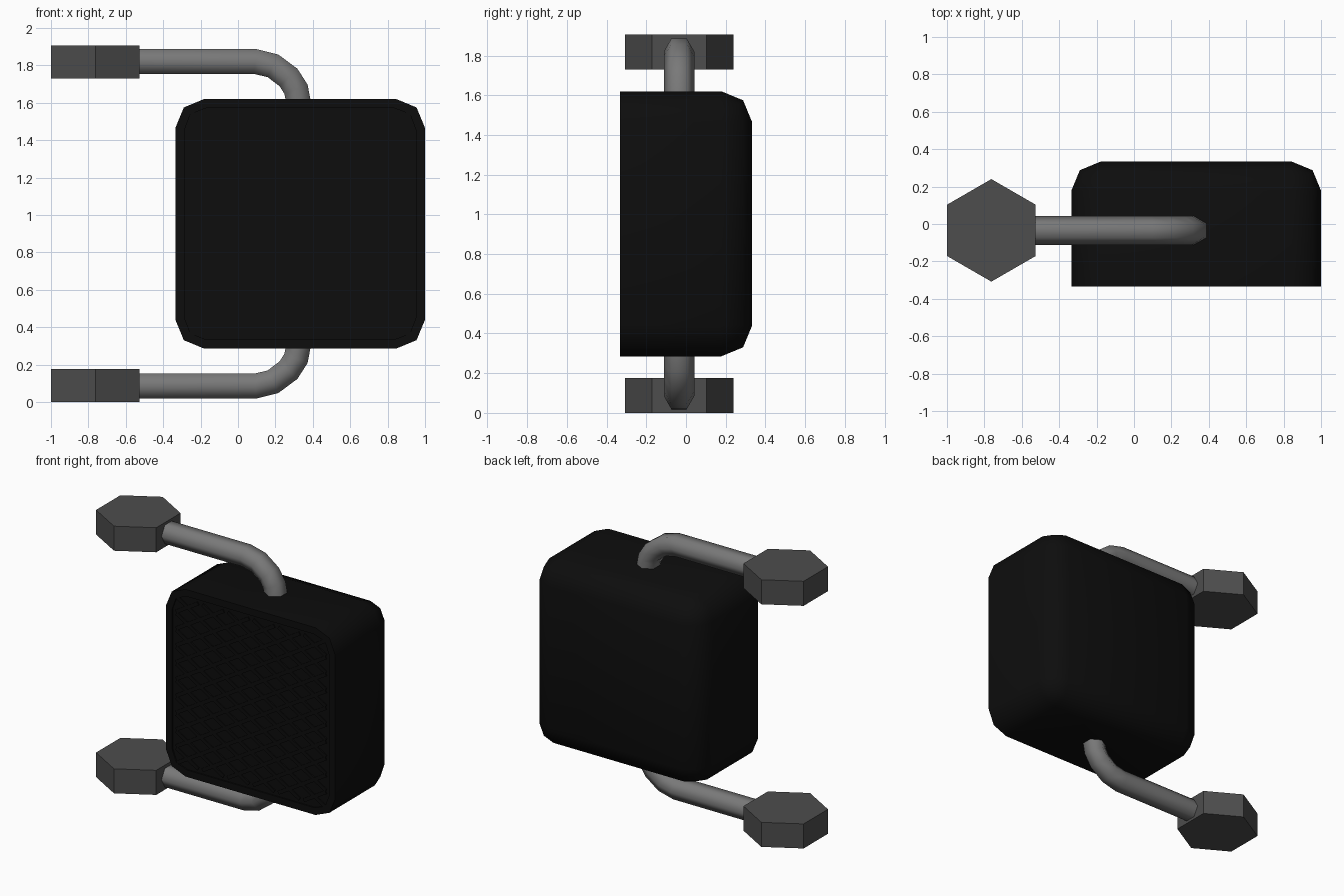
import bpy, bmesh, math
from mathutils import Vector, Matrix

if "Cube" in bpy.data.objects:
    bpy.data.objects.remove(bpy.data.objects["Cube"])

MID_Z = 0.9525            # mirror plane of the two arms
BODY_C = Vector((0.3325, 0, MID_Z))
HALF, DEPTH = 0.6675, 0.333


def material(name, v):
    m = bpy.data.materials.new(name)
    m.diffuse_color = (v, v, v, 1)
    m.use_nodes = True
    m.node_tree.nodes["Principled BSDF"].inputs["Base Color"].default_value = m.diffuse_color
    return m


BLACK = material("black_plastic", 0.004)
STEEL = material("grey_steel", 0.19)
DARK = material("dark_grey_metal", 0.075)


def finish(name, bm, mat, angle=None):
    bmesh.ops.recalc_face_normals(bm, faces=bm.faces[:])
    me = bpy.data.meshes.new(name)
    bm.to_mesh(me)
    bm.free()
    me.materials.append(mat)
    ob = bpy.data.objects.new(name, me)
    bpy.context.collection.objects.link(ob)
    if angle:
        bpy.ops.object.select_all(action='DESELECT')
        ob.select_set(True)
        bpy.context.view_layer.objects.active = ob
        bpy.ops.object.shade_smooth_by_angle(angle=math.radians(angle))
    return ob


# Speaker housing: box rounded everywhere except round the flat front
bm = bmesh.new()
bmesh.ops.create_cube(bm, size=1, matrix=Matrix.Translation(BODY_C)
                      @ Matrix.Diagonal((2 * HALF, 2 * DEPTH, 2 * HALF, 1)))
edges = [e for e in bm.edges if any(v.co.y > 0 for v in e.verts)]
bmesh.ops.bevel(bm, geom=edges, offset=0.155, segments=2, profile=0.5,
                affect='EDGES', clamp_overlap=True)
# Shallow recess for the grille
bm.normal_update()
front = [f for f in bm.faces if f.normal.y < -0.99]
bmesh.ops.inset_region(bm, faces=front, thickness=0.05)
ext = bmesh.ops.extrude_face_region(bm, geom=front)
bmesh.ops.delete(bm, geom=front, context='FACES_ONLY')
bmesh.ops.translate(bm, vec=(0, 0.01, 0),
                    verts=[g for g in ext['geom'] if isinstance(g, bmesh.types.BMVert)])
finish("housing", bm, BLACK, 60)

# Diamond grille strips lying in the recess
bm = bmesh.new()
h, slope, width = 0.59, 0.6, 0.025
for sign in (1, -1):
    for i in range(-8, 9):
        s, c = sign * slope, i * 0.12
        xs = sorted(((-h - c) / s, (h - c) / s))
        x0, x1 = max(-h, xs[0]), min(h, xs[1])
        if x1 - x0 < 0.06:
            continue
        a, b = Vector((x0, 0, s * x0 + c)), Vector((x1, 0, s * x1 + c))
        pos = BODY_C + (a + b) / 2 + Vector((0, -DEPTH + 0.007, 0))
        bmesh.ops.create_cube(bm, size=1, matrix=Matrix.Translation(pos)
                              @ Matrix.Rotation(-math.atan(s), 4, 'Y')
                              @ Matrix.Diagonal(((b - a).length, 0.01, width, 1)))
finish("front_grille", bm, BLACK)

# Bent arm: six-sided tube swept along a path in the xz plane
PATH = [(-0.54, 1.82), (0.093, 1.82), (0.187, 1.797), (0.27, 1.735),
        (0.31, 1.672), (0.323, 1.605)]


def arm(name, flip):
    bm = bmesh.new()
    pts = [Vector((x, -0.035, z)) for x, z in PATH]
    rings = []
    for i, p in enumerate(pts):
        t = (pts[min(i + 1, len(pts) - 1)] - pts[max(i - 1, 0)]).normalized()
        if i == 1:
            t = Vector((1, 0, -0.1)).normalized()
        if i == len(pts) - 1:
            t = Vector((0, 0, -1))
        n = Vector((-t.z, 0, t.x))
        ring = []
        for k in range(6):
            a = k * math.pi / 3
            q = p + 0.077 * (Vector((0, math.cos(a), 0)) + n * math.sin(a))
            if flip:
                q.z = 2 * MID_Z - q.z
            ring.append(bm.verts.new(q))
        rings.append(ring)
    for r, s in zip(rings, rings[1:]):
        for k in range(6):
            j = (k + 1) % 6
            bm.faces.new((r[k], r[j], s[j], s[k]))
    bm.faces.new(rings[0])
    bm.faces.new(rings[-1])
    finish(name, bm, STEEL, 65)


# Hexagonal end block with corners pointing along y
def end_block(name, z):
    bm = bmesh.new()
    bmesh.ops.create_cone(bm, cap_ends=True, segments=6, radius1=0.274,
                          radius2=0.274, depth=0.175,
                          matrix=Matrix.Translation((-0.7627, -0.034, z)))
    # orient so that corners lie on the y axis
    c = Vector((-0.7627, -0.034, z))
    d = max((v.co - c).xy.y for v in bm.verts)
    if d < 0.26:
        bmesh.ops.rotate(bm, cent=c, verts=bm.verts[:],
                         matrix=Matrix.Rotation(math.pi / 6, 3, 'Z'))
    finish(name, bm, DARK)


for label, flip in (("upper", False), ("lower", True)):
    arm(label + "_arm", flip)
    end_block(label + "_mount", 0.0875 if flip else 2 * MID_Z - 0.0875)
